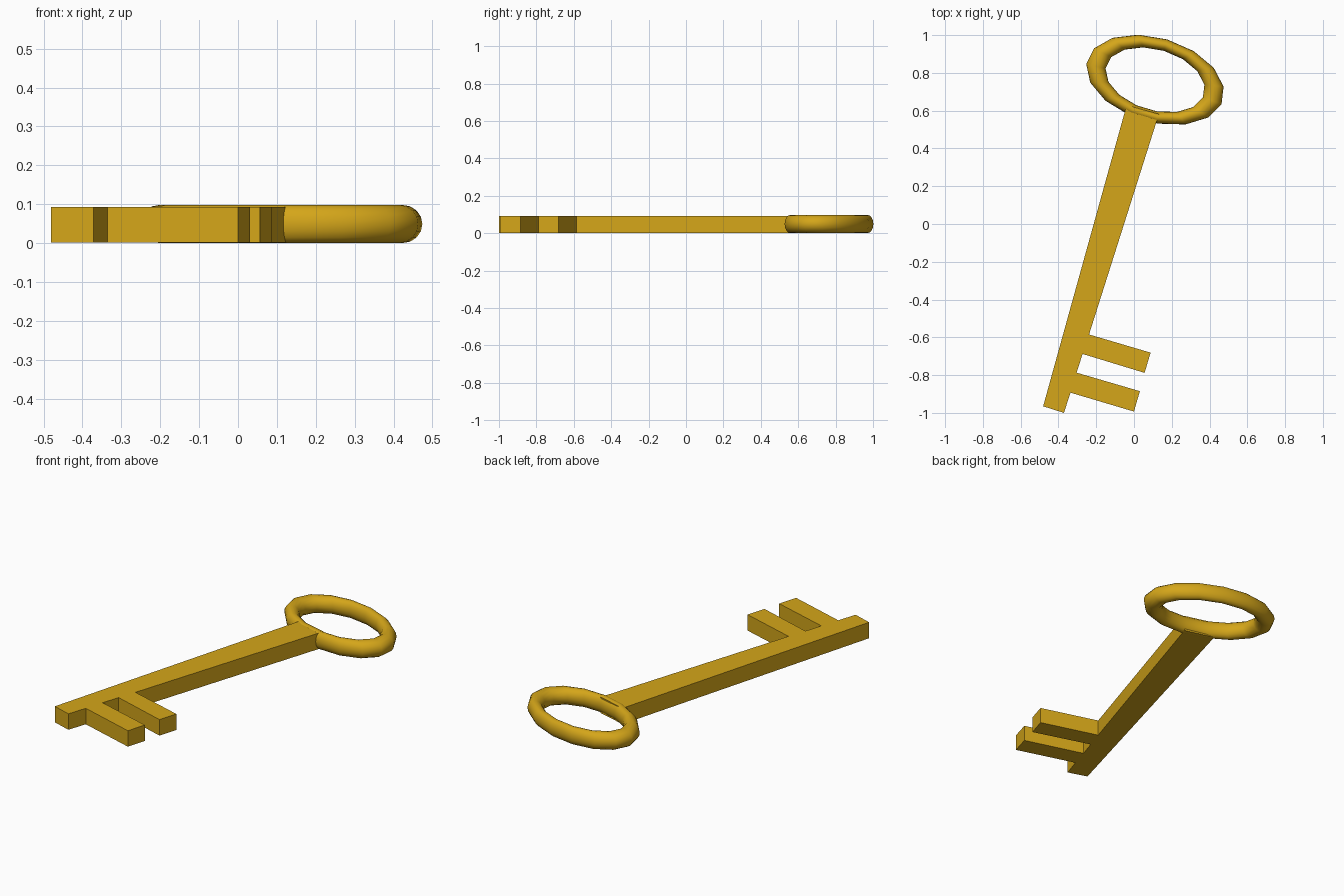
import bpy, bmesh
from math import radians
from mathutils import Matrix

if "Cube" in bpy.data.objects:
    bpy.data.objects.remove(bpy.data.objects["Cube"])

gold = bpy.data.materials.new("gold")
gold.diffuse_color = (0.66, 0.38, 0.01, 1)
gold.use_nodes = True
gold.node_tree.nodes["Principled BSDF"].inputs["Base Color"].default_value = gold.diffuse_color

# shaft with two teeth: flat outline extruded upwards
outline = [(-0.481, -0.965), (-0.371, -1.0), (-0.336, -0.893), (0.0, -0.993),
           (0.031, -0.885), (-0.304, -0.787), (-0.272, -0.688), (0.056, -0.788),
           (0.088, -0.681), (-0.238, -0.585), (0.132, 0.582), (-0.039, 0.629)]
z0, z1 = 0.002, 0.093
bm = bmesh.new()
face = bm.faces.new([bm.verts.new((x, y, z0)) for x, y in outline])
top = bmesh.ops.extrude_face_region(bm, geom=[face])["geom"]
bmesh.ops.translate(bm, vec=(0, 0, z1 - z0),
                    verts=[v for v in top if isinstance(v, bmesh.types.BMVert)])
bmesh.ops.recalc_face_normals(bm, faces=bm.faces)
mesh = bpy.data.meshes.new("shaft_and_teeth")
bm.to_mesh(mesh)
bm.free()
shaft = bpy.data.objects.new("shaft_and_teeth", mesh)
bpy.context.collection.objects.link(shaft)
mesh.materials.append(gold)

# bow: 15-sided ring stretched to an oval, tilted to match the shaft
bpy.ops.mesh.primitive_torus_add(major_segments=15, minor_segments=16,
                                 major_radius=1, minor_radius=0.163)
ring = bpy.context.object
ring.name = "bow_ring"
ring.data.transform(Matrix.Translation((0.112, 0.763, 0.049))
                    @ Matrix.Rotation(radians(-16.5), 4, 'Z')
                    @ Matrix.Diagonal((0.323, 0.192, 0.049 / 0.163, 1))
                    @ Matrix.Rotation(radians(90), 4, 'Z'))
bpy.ops.object.shade_smooth()
ring.data.materials.append(gold)
